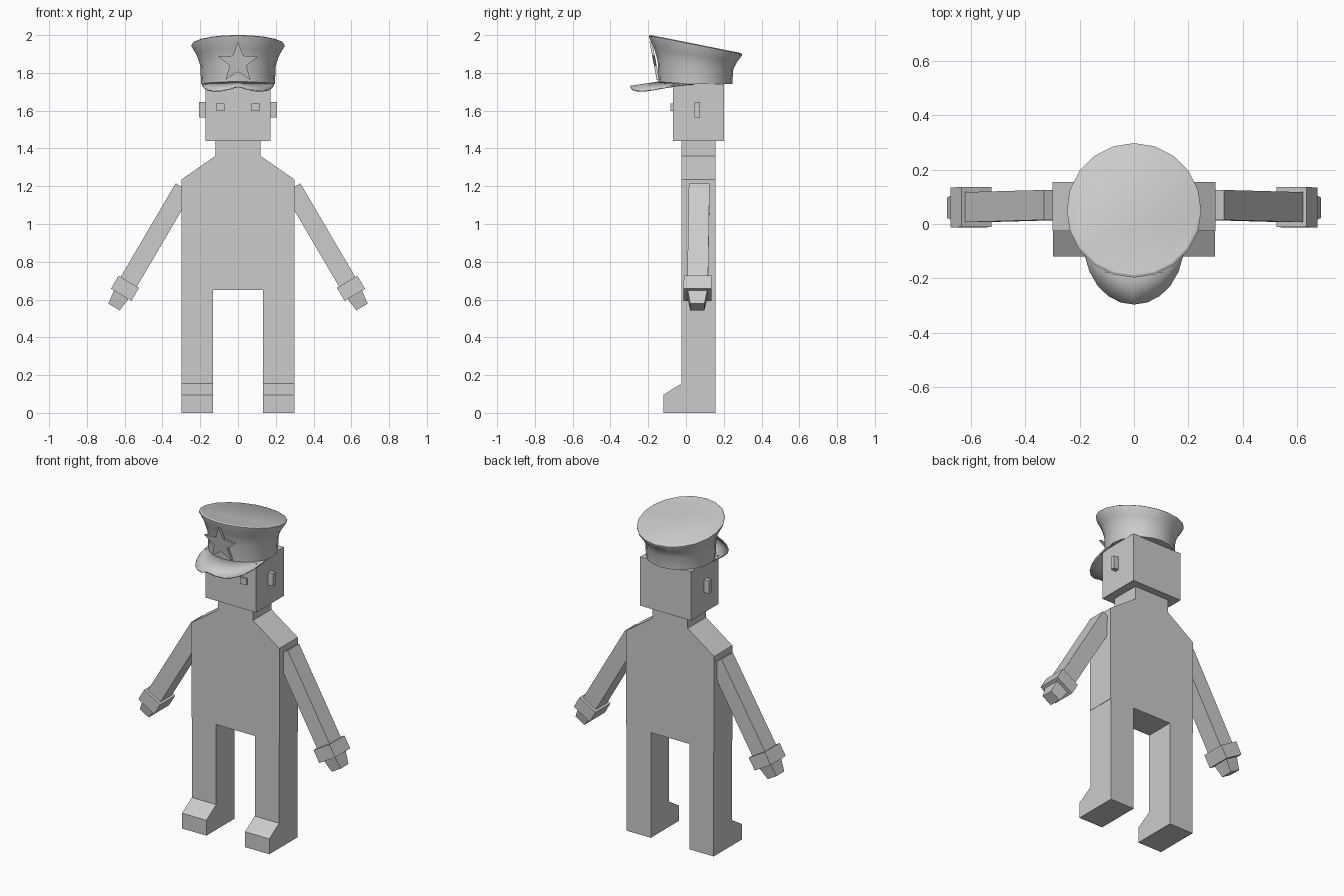
import bpy, math
from mathutils import Vector

if "Cube" in bpy.data.objects:
    bpy.data.objects.remove(bpy.data.objects["Cube"])


def make(name, verts, faces, mirror=False, smooth=False):
    me = bpy.data.meshes.new(name)
    me.from_pydata([tuple(v) for v in verts], [], faces)
    ob = bpy.data.objects.new(name, me)
    bpy.context.collection.objects.link(ob)
    bpy.ops.object.select_all(action='DESELECT')
    ob.select_set(True)
    bpy.context.view_layer.objects.active = ob
    bpy.ops.object.mode_set(mode='EDIT')
    bpy.ops.mesh.select_all(action='SELECT')
    bpy.ops.mesh.normals_make_consistent(inside=False)
    bpy.ops.object.mode_set(mode='OBJECT')
    if smooth:
        bpy.ops.object.shade_smooth_by_angle(angle=math.radians(30))
    if mirror:
        ob.modifiers.new("mirror", 'MIRROR')
    return ob


def loft(name, rings, **kw):
    """Closed solid through rings of equal vertex count."""
    n = len(rings[0])
    verts = [v for r in rings for v in r]
    faces = [(k*n + i, k*n + (i+1) % n, (k+1)*n + (i+1) % n, (k+1)*n + i)
             for k in range(len(rings) - 1) for i in range(n)]
    faces += [tuple(range(n)), tuple(range(len(verts) - n, len(verts)))]
    return make(name, verts, faces, **kw)


def box(name, x, y, z, **kw):
    return loft(name, [[(a, y[0], z[0]), (a, y[1], z[0]), (a, y[1], z[1]), (a, y[0], z[1])]
                       for a in x], **kw)


# Torso with sloped shoulders and neck
half = [(0.3, 0.65), (0.3, 1.235), (0.12, 1.36), (0.12, 1.44)]
prof = half + [(-x, z) for x, z in reversed(half)]
loft("torso", [[(x, y, z) for x, z in prof] for y in (-0.025, 0.155)])

# Legs with feet
leg = [(-0.12, 0), (0.155, 0), (0.155, 0.65), (-0.025, 0.65), (-0.025, 0.155), (-0.12, 0.095)]
loft("leg", [[(x, y, z) for y, z in leg] for x in (0.132, 0.298)], mirror=True)

# Head, ears, eyes
box("head", (-0.173, 0.173), (-0.07, 0.2), (1.44, 1.742))
box("ear", (0.17, 0.207), (0.046, 0.073), (1.565, 1.645), mirror=True)
box("eye", (0.072, 0.114), (-0.082, -0.065), (1.597, 1.637), mirror=True)

# Arms, cuffs and hands: tapered boxes along one sloping axis
shoulder = Vector((0.287, 0.07, 1.19))
along = Vector((0.506, -0.014, -0.862))
across = Vector((0.862, 0, 0.506))
depth = Vector((0, 1, 0))


def limb(name, sections):
    rings = []
    for t, w, d in sections:
        c = shoulder + along * t
        rings.append([c + across*w*a/2 + depth*d*b/2
                      for a, b in ((-1, -1), (1, -1), (1, 1), (-1, 1))])
    loft(name, rings, mirror=True)


limb("arm", [(0, 0.1, 0.11), (0.6, 0.1, 0.11)])
limb("cuff", [(0.575, 0.126, 0.147), (0.655, 0.126, 0.147)])
limb("hand", [(0.65, 0.09, 0.105), (0.73, 0.07, 0.075)])

# Cap: tilted rings (radius, centre height, slope towards the back)
N = 20
rings = []
for r, z, s in [(0.195, 1.74, 0), (0.2, 1.84, -0.12), (0.218, 1.892, -0.17),
                (0.246, 1.94, -0.2), (0.247, 1.948, -0.2), (0.238, 1.953, -0.2)]:
    rings.append([(r*math.sin(2*math.pi*i/N), 0.05 + r*math.cos(2*math.pi*i/N),
                   z + s*r*math.cos(2*math.pi*i/N)) for i in range(N)])
loft("cap", rings, smooth=True)

# Visor: curved peak between the cap band and an outer rim
M, K = 12, 2
verts = []
for i in range(M + 1):
    a = math.radians(-88 + 176*i/M)
    s, c = math.sin(a), math.cos(a)
    inner = Vector((0.188*s, 0.05 - 0.188*c, 1.74 + 0.012*c))
    outer = Vector((0.19*s, -0.295*c**0.8, 1.74 - 0.03*abs(math.sin(2*a)) - 0.012*c*c))
    verts += [inner.lerp(outer, k/K) for k in range(K + 1)]
W = K + 1
faces = [(i*W + k, i*W + k + 1, (i+1)*W + k + 1, (i+1)*W + k) for i in range(M) for k in range(K)]
visor = make("visor", verts, faces, smooth=True)
sol = visor.modifiers.new("thickness", 'SOLIDIFY')
sol.thickness = 0.007
sol.offset = 0

# Star badge on the front of the cap, leaning with the flare
rings = []
for off in (-0.006, 0.008):
    ring = []
    for i in range(10):
        r = 0.047 if i % 2 else 0.112
        a = math.pi*i/5
        x, h = r*math.sin(a), r*math.cos(a)
        ring.append((x, -0.166 - 0.19*h + off, 1.853 + h))
    rings.append(ring)
loft("star_badge", rings)
